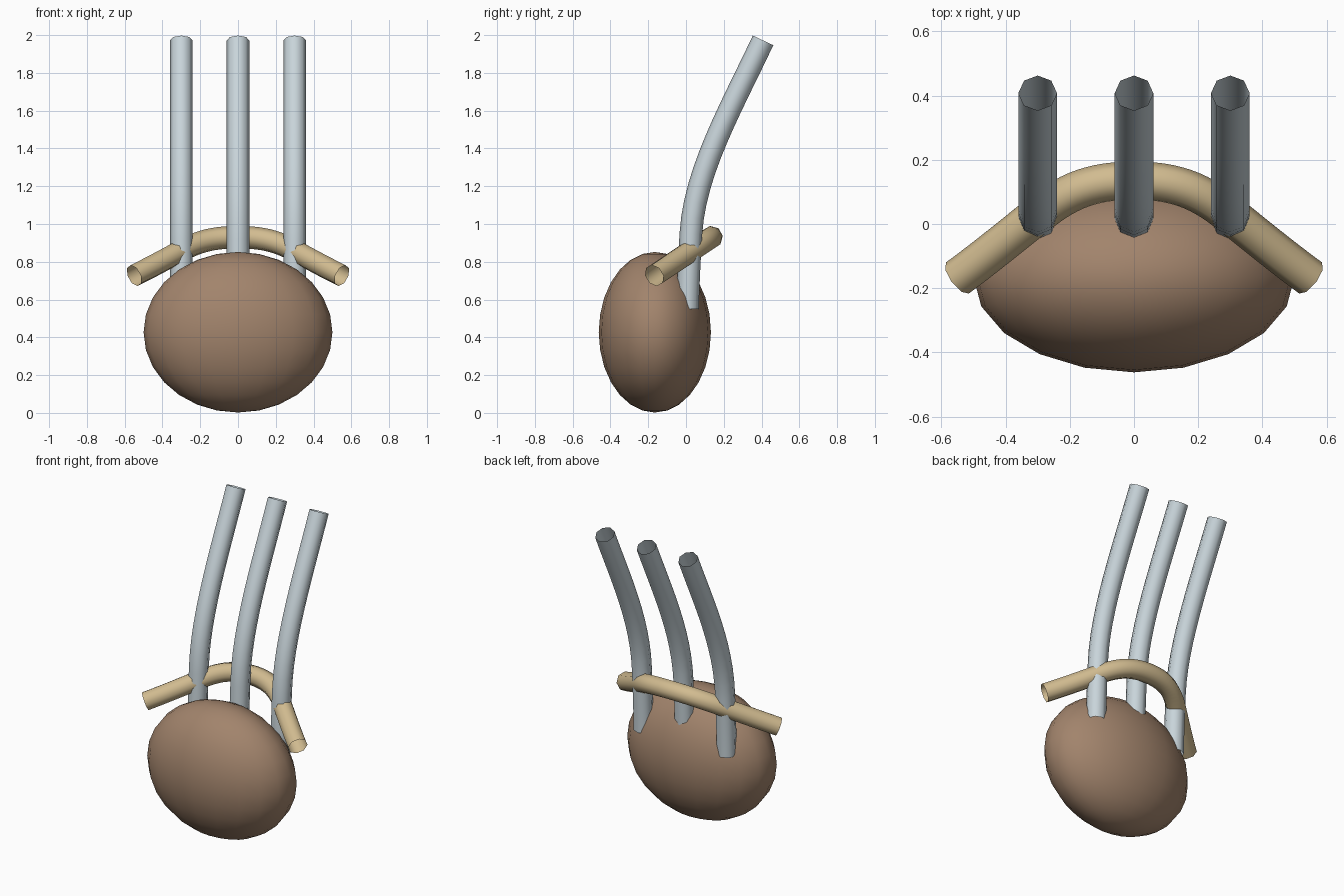
import bpy
from mathutils import Vector

if "Cube" in bpy.data.objects:
    bpy.data.objects.remove(bpy.data.objects["Cube"])


def material(name, rgb):
    m = bpy.data.materials.new(name)
    m.diffuse_color = (*rgb, 1)
    m.use_nodes = True
    m.node_tree.nodes["Principled BSDF"].inputs["Base Color"].default_value = m.diffuse_color
    return m


def tube(name, knots, mat, radius=0.06):
    """Open eight-sided tube along Bezier knots given as (point, tangent before, tangent after)."""
    cu = bpy.data.curves.new(name, 'CURVE')
    cu.dimensions = '3D'
    cu.bevel_depth = radius
    cu.bevel_resolution = 2
    cu.use_fill_caps = False
    cu.resolution_u = 12
    sp = cu.splines.new('BEZIER')
    sp.bezier_points.add(len(knots) - 1)
    for bp, (p, before, after) in zip(sp.bezier_points, knots):
        bp.handle_left_type = bp.handle_right_type = 'FREE'
        bp.co = p
        bp.handle_left = Vector(p) - Vector(before)
        bp.handle_right = Vector(p) + Vector(after)
    ob = bpy.data.objects.new(name, cu)
    bpy.context.collection.objects.link(ob)
    bpy.ops.object.select_all(action='DESELECT')
    ob.select_set(True)
    bpy.context.view_layer.objects.active = ob
    bpy.ops.object.convert(target='MESH')
    ob = bpy.context.object
    ob.name = name
    ob.data.materials.clear()
    ob.data.materials.append(mat)
    bpy.ops.object.shade_smooth()
    return ob


steel = material("steel", (0.58, 0.66, 0.70))
brass = material("brass", (0.64, 0.50, 0.28))
leather = material("leather", (0.36, 0.23, 0.15))

# Flattened egg-shaped bag
bpy.ops.mesh.primitive_uv_sphere_add(segments=20, ring_count=14, radius=1,
                                     location=(0, -0.165, 0.427))
bag = bpy.context.object
bag.name = "bag"
bag.scale = (0.5, 0.297, 0.425)
bpy.ops.object.transform_apply(location=False, rotation=False, scale=True)
bpy.ops.object.shade_smooth()
bag.data.materials.append(leather)

# Three upright pipes leaning backwards
for side, x in (("left", -0.3), ("middle", 0), ("right", 0.3)):
    tube(side + "_pipe", [
        ((x, 0.008, 0.55), (0, 0, 0.1), (0, 0.003, 0.13)),
        ((x, 0.026, 0.95), (0, 0.008, 0.13), (0, 0.02, 0.33)),
        ((x, 0.408, 1.972), (0, 0.17, 0.36), (0, 0.05, 0.1)),
    ], steel)

# Bowed cross bar, lying in a plane that slopes down to the front
SLOPE = 0.67


def bar(x, y, z0=0.0):
    return Vector((x, y, z0 + SLOPE * y))


Z0 = 0.93 - SLOPE * 0.135
e, m, c = (0.55, -0.168), (0.29, 0.036), (0, 0.135)
out, bend, mid = bar(0.09, 0.066), bar(0.09, 0.072), bar(0.12, 0)
flip = Vector((1, -1, -1))
tube("cross_bar", [
    (bar(-e[0], e[1], Z0), out, out),
    (bar(-m[0], m[1], Z0), bend, bend),
    (bar(c[0], c[1], Z0), mid, mid),
    (bar(m[0], m[1], Z0), bend * flip, bend * flip),
    (bar(e[0], e[1], Z0), out * flip, out * flip),
], brass)
